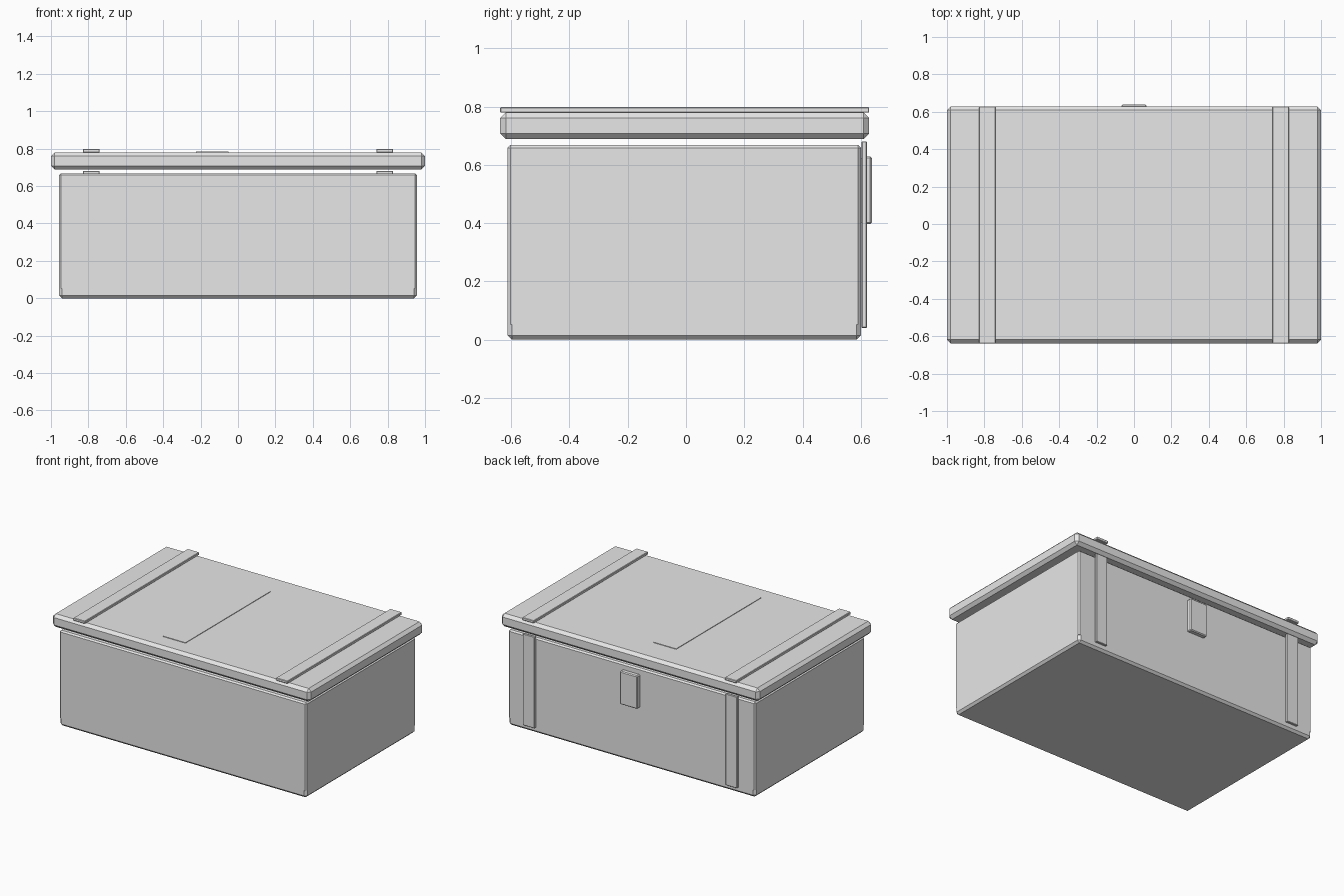
import bpy
import bmesh

if "Cube" in bpy.data.objects:
    bpy.data.objects.remove(bpy.data.objects["Cube"])

grey = bpy.data.materials.new("plain grey")
grey.diffuse_color = (0.8, 0.8, 0.8, 1.0)
grey.use_nodes = True
grey.node_tree.nodes["Principled BSDF"].inputs["Base Color"].default_value = grey.diffuse_color


def box(name, x, y, z, bevel=0.0, keep_sharp=None, hollow=None):
    """Chamfered box from (min, max) ranges. keep_sharp is a height whose
    level edges stay sharp; hollow is (wall thickness, depth) of a cavity."""
    bm = bmesh.new()
    bmesh.ops.create_cube(bm, size=1)
    for v in bm.verts:
        v.co = [r[0] if c < 0 else r[1] for c, r in zip(v.co, (x, y, z))]
    if bevel:
        edges = [e for e in bm.edges if keep_sharp is None
                 or any(abs(v.co.z - keep_sharp) > 1e-4 for v in e.verts)]
        bmesh.ops.bevel(bm, geom=edges, offset=bevel, segments=1,
                        affect='EDGES', clamp_overlap=True)
    if hollow:
        bm.normal_update()
        top = max(bm.faces, key=lambda f: f.calc_center_median().z)
        bmesh.ops.inset_region(bm, faces=[top], thickness=hollow[0])
        bmesh.ops.inset_region(bm, faces=[top], thickness=0.001, depth=-hollow[1])
    mesh = bpy.data.meshes.new(name)
    bm.to_mesh(mesh)
    bm.free()
    mesh.materials.append(grey)
    obj = bpy.data.objects.new(name, mesh)
    bpy.context.collection.objects.link(obj)
    return obj


# Floor slab and open-topped body
BODY_X, BODY_Y = (-0.957, 0.957), (-0.613, 0.601)
box("floor", BODY_X, BODY_Y, (0.0, 0.052), 0.015, keep_sharp=0.052)
box("body_walls", BODY_X, BODY_Y, (0.052, 0.668), 0.01,
    keep_sharp=0.052, hollow=(0.04, 0.606))

# Overhanging lid, held slightly above the body
LID_Y = (-0.638, 0.629)
box("lid", (-1.0, 1.0), LID_Y, (0.688, 0.78), 0.02)

# Straps over the lid and down the back
for side, cx in (("left", -0.785), ("right", 0.785)):
    width = (cx - 0.045, cx + 0.045)
    box("lid_strap_" + side, width, LID_Y, (0.779, 0.798), 0.003)
    box("back_strap_" + side, width, (0.602, 0.621), (0.04, 0.681), 0.003)

# Latch on the back and thin plate on the lid
box("latch", (-0.068, 0.068), (0.601, 0.638), (0.397, 0.629), 0.006)
box("lid_plate", (-0.225, -0.05), (-0.51, 0.43), (0.778, 0.784))
